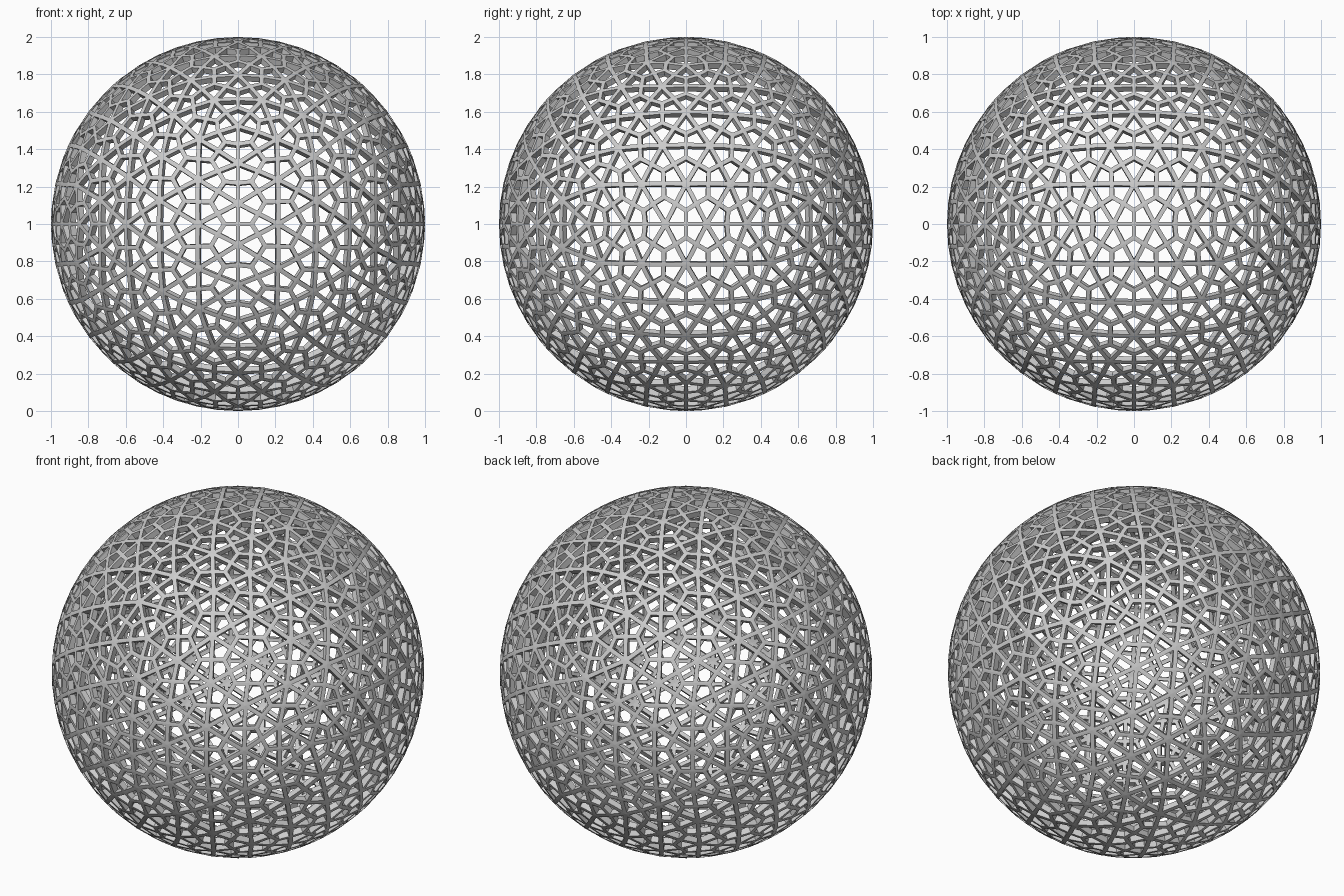
import bpy
import bmesh
from math import sin, sqrt
from mathutils import Vector

default = bpy.data.objects.get("Cube")
if default:
    bpy.data.objects.remove(default, do_unlink=True)

FREQUENCY = 5         # strut triangles along each icosahedron edge
STRUT_WIDTH = 0.024
STRUT_DEPTH = 0.034
PHI = (1 + sqrt(5)) / 2


def icosahedron_faces():
    """Corner triples of an icosahedron with an edge crossing every axis."""
    bm = bmesh.new()
    for s in (-1, 1):
        for t in (-PHI, PHI):
            for co in ((s, 0, t), (0, t, s), (t, s, 0)):
                bm.verts.new(Vector(co).normalized())
    bmesh.ops.convex_hull(bm, input=bm.verts)
    faces = [[v.co.copy() for v in f.verts] for f in bm.faces]
    bm.free()
    return faces


def on_sphere(*points):
    return sum(points, Vector()).normalized()


def geodesic_triangles(corners):
    """Split one spherical triangle into evenly spaced smaller ones."""
    angle = corners[0].angle(corners[1])

    def node(i, j):
        steps = (i, j, FREQUENCY - i - j)
        return on_sphere(*(c * sin(angle * n / FREQUENCY)
                           for c, n in zip(corners, steps)))

    for i in range(FREQUENCY):
        for j in range(FREQUENCY - i):
            yield node(i, j), node(i + 1, j), node(i, j + 1)
            if i + j < FREQUENCY - 1:
                yield node(i + 1, j), node(i + 1, j + 1), node(i, j + 1)


# Kite-shaped cells: three in every triangle, six round every star
bm = bmesh.new()
for face in icosahedron_faces():
    for tri in geodesic_triangles(face):
        centre = on_sphere(*tri)
        for k in range(3):
            a, b, c = tri[k], tri[(k + 1) % 3], tri[k - 1]
            kite = (a, on_sphere(a, b), centre, on_sphere(a, c))
            bm.faces.new([bm.verts.new(p) for p in kite])
bmesh.ops.remove_doubles(bm, verts=bm.verts, dist=0.001)
bmesh.ops.recalc_face_normals(bm, faces=bm.faces)

# Open each cell, leaving the struts
cells = list(bm.faces)
bmesh.ops.inset_individual(bm, faces=cells, thickness=STRUT_WIDTH / 2,
                           use_even_offset=True)
bmesh.ops.delete(bm, geom=cells, context='FACES_ONLY')
bmesh.ops.translate(bm, verts=bm.verts, vec=(0, 0, 1))

mesh = bpy.data.meshes.new("lattice_sphere")
bm.to_mesh(mesh)
bm.free()
lattice = bpy.data.objects.new("lattice_sphere", mesh)
bpy.context.collection.objects.link(lattice)

# Strut depth, growing inward
solid = lattice.modifiers.new("strut_depth", 'SOLIDIFY')
solid.thickness = STRUT_DEPTH
solid.offset = -1
